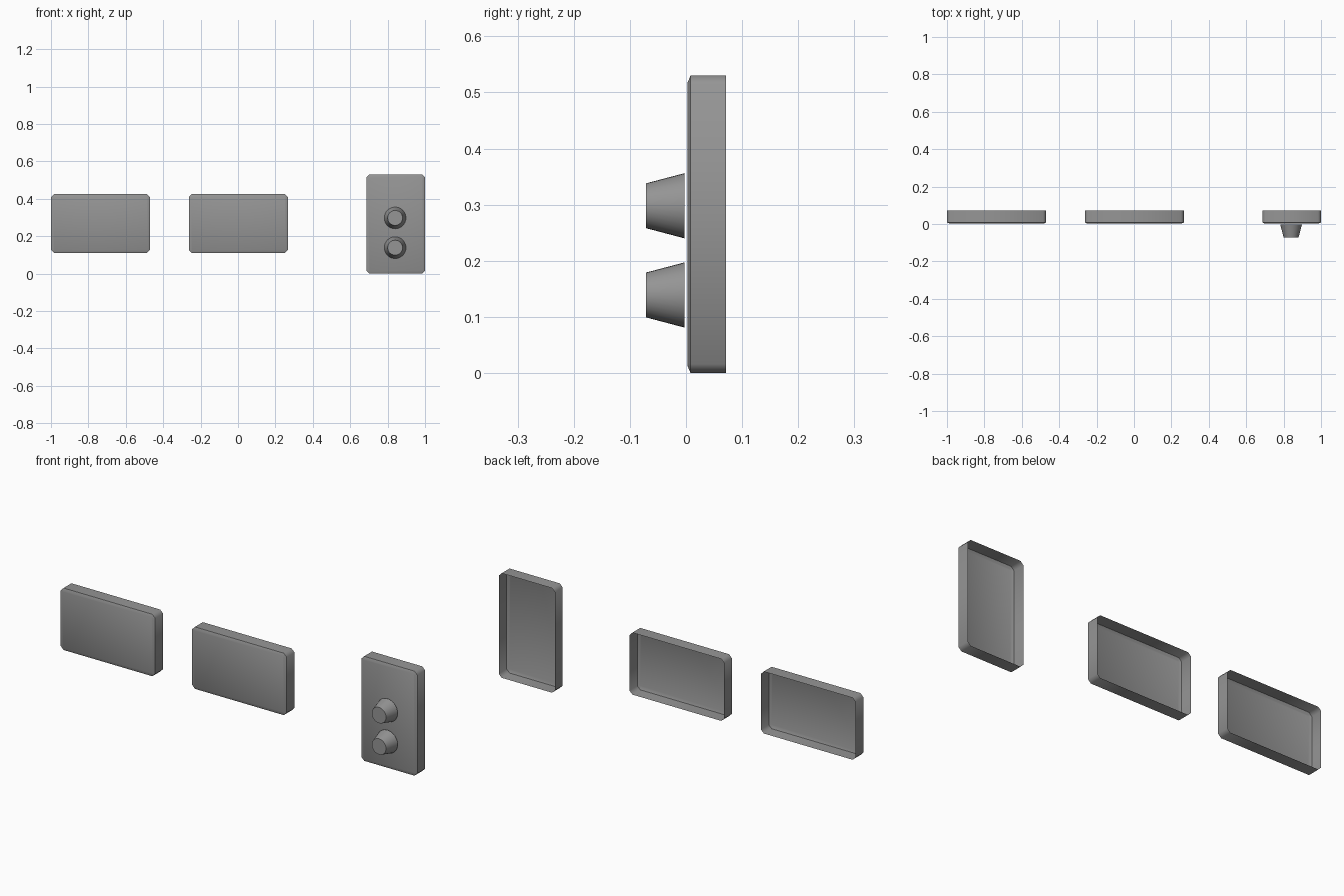
import bpy, bmesh, math

cube = bpy.data.objects.get("Cube")
if cube:
    bpy.data.objects.remove(cube, do_unlink=True)

grey = bpy.data.materials.new("mid_grey")
grey.use_nodes = True
colour = (0.3, 0.3, 0.3, 1)
grey.diffuse_color = colour
grey.node_tree.nodes["Principled BSDF"].inputs["Base Color"].default_value = colour


def loft(name, rings, location, angle):
    """Skin a stack of equal-length rings and cap the first; the back stays open."""
    bm = bmesh.new()
    loops = [[bm.verts.new(p) for p in ring] for ring in rings]
    bm.faces.new(loops[0])
    for a, b in zip(loops, loops[1:]):
        for i in range(len(a)):
            j = (i + 1) % len(a)
            bm.faces.new((a[j], a[i], b[i], b[j]))
    mesh = bpy.data.meshes.new(name)
    bm.to_mesh(mesh)
    bm.free()
    mesh.materials.append(grey)
    obj = bpy.data.objects.new(name, mesh)
    obj.location = location
    bpy.context.collection.objects.link(obj)
    bpy.ops.object.select_all(action="DESELECT")
    obj.select_set(True)
    bpy.context.view_layer.objects.active = obj
    bpy.ops.object.shade_smooth_by_angle(angle=math.radians(angle))
    return obj


def rectangle(width, height, cut, y):
    """Rectangle with cut corners, counter-clockwise seen from the front."""
    w, h = width / 2, height / 2
    return [(w, y, h - cut), (w - cut, y, h), (cut - w, y, h), (-w, y, h - cut),
            (-w, y, cut - h), (cut - w, y, -h), (w - cut, y, -h), (w, y, cut - h)]


def circle(radius, y, sides=32):
    turns = [math.tau * i / sides for i in range(sides)]
    return [(radius * math.cos(t), y, radius * math.sin(t)) for t in turns]


def panel(name, width, height, x, z):
    """Hollow open-backed tray with a narrow bevel around its front."""
    bevel = 0.012
    front = rectangle(width - 2 * bevel, height - 2 * bevel, 0.006, 0.003)
    rim = rectangle(width, height, 0.016, 0.008)
    back = rectangle(width, height, 0.016, 0.071)
    return loft(name, [front, rim, back], (x, 0, z), 50)


# Two wide panels and one upright control panel
LONG, SHORT = 0.53, 0.314
MIDDLE = LONG / 2
panel("right_panel", LONG, SHORT, -0.735, MIDDLE + 0.003)
panel("middle_panel", LONG, SHORT, 0.002, MIDDLE + 0.003)
panel("control_panel", SHORT, LONG, 0.843, MIDDLE)

# Tapered knobs on the control panel
for name, z in (("lower_knob", 0.139), ("upper_knob", 0.298)):
    loft(name, [circle(0.04, -0.071), circle(0.058, -0.003)], (0.84, 0, z), 40)
